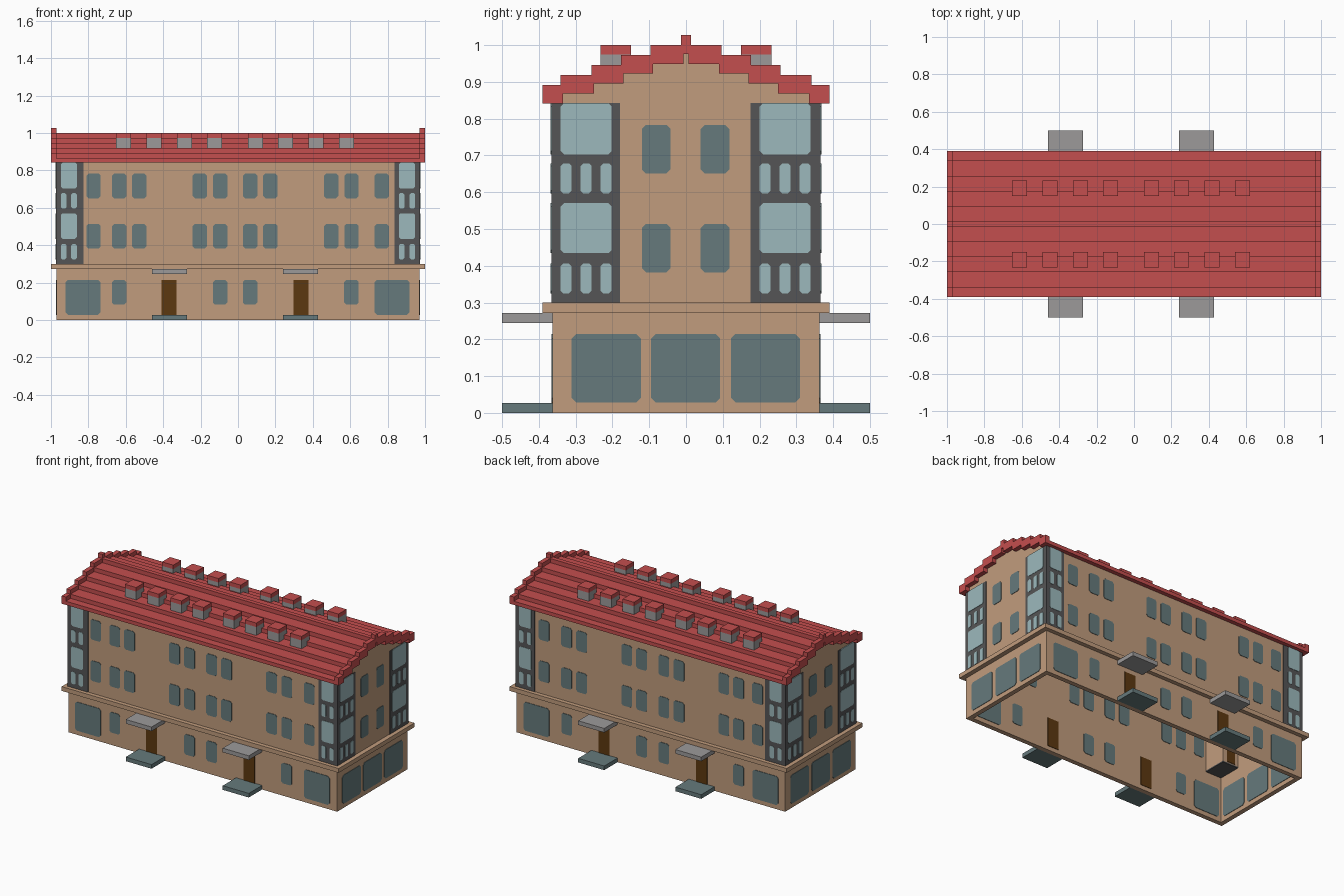
import bpy
import bmesh

old = bpy.data.objects.get("Cube")
if old:
    bpy.data.objects.remove(old, do_unlink=True)


def material(name, r, g, b):
    lin = [((c / 255 + 0.055) / 1.055) ** 2.4 for c in (r, g, b)] + [1.0]
    m = bpy.data.materials.new(name)
    m.diffuse_color = lin
    m.use_nodes = True
    m.node_tree.nodes["Principled BSDF"].inputs["Base Color"].default_value = lin
    return m


TAN = material("tan plaster", 193, 156, 125)
RED = material("roof red", 196, 78, 78)
GREY = material("light grey", 156, 154, 154)
DARK = material("dark grey frame", 85, 85, 86)
GLASS = material("window teal", 102, 122, 124)
PALE = material("pale glass", 156, 185, 188)
BROWN = material("door brown", 92, 56, 16)

WX, WY, WT = 0.97, 0.363, 0.03   # wall half sizes and thickness


def finish(bm, name, mat):
    bmesh.ops.recalc_face_normals(bm, faces=bm.faces)
    me = bpy.data.meshes.new(name)
    bm.to_mesh(me)
    bm.free()
    me.materials.append(mat)
    ob = bpy.data.objects.new(name, me)
    bpy.context.scene.collection.objects.link(ob)
    return ob


def add_prism(bm, bottom, top):
    """Close two matching loops of points into a solid."""
    a = [bm.verts.new(p) for p in bottom]
    b = [bm.verts.new(p) for p in top]
    n = len(a)
    bm.faces.new(a)
    bm.faces.new(b[::-1])
    for i in range(n):
        j = (i + 1) % n
        bm.faces.new((a[i], b[i], b[j], a[j]))


def boxes(name, mat, specs):
    """One object from boxes given as (x0, x1, y0, y1, z0, z1)."""
    bm = bmesh.new()
    for x0, x1, y0, y1, z0, z1 in specs:
        loop = [(x0, y0), (x1, y0), (x1, y1), (x0, y1)]
        add_prism(bm, [(x, y, z0) for x, y in loop], [(x, y, z1) for x, y in loop])
    return finish(bm, name, mat)


def extrude_x(name, mat, profile, spans):
    """Extrude a (y, z) profile along each x span."""
    bm = bmesh.new()
    for x0, x1 in spans:
        add_prism(bm, [(x0, y, z) for y, z in profile], [(x1, y, z) for y, z in profile])
    return finish(bm, name, mat)


def on_wall(side, u, z, d):
    """Point on a facade, d outward from the wall."""
    return {"front": (u, -WY - d, z), "back": (u, WY + d, z),
            "right": (WX + d, u, z), "left": (-WX - d, u, z)}[side]


def plates(name, mat, sides, rects, cut, depth=0.003, inside=False):
    """Thin panels with clipped corners, given as (u0, u1, z0, z1)."""
    bm = bmesh.new()
    layers = [(0.0, depth)] + ([(-WT, -WT - depth)] if inside else [])
    for side in sides:
        for u0, u1, z0, z1 in rects:
            c = cut
            loop = [(u0 + c, z0), (u1 - c, z0), (u1, z0 + c), (u1, z1 - c),
                    (u1 - c, z1), (u0 + c, z1), (u0, z1 - c), (u0, z0 + c)]
            if not c:
                loop = [(u0, z0), (u1, z0), (u1, z1), (u0, z1)]
            for d0, d1 in layers:
                add_prism(bm, [on_wall(side, u, z, d0) for u, z in loop],
                          [on_wall(side, u, z, d1) for u, z in loop])
    return finish(bm, name, mat)


# Stepped roof profile, one side mirrored to the other
BREAKS = [0.39, 0.341, 0.257, 0.177, 0.097, 0.014]
STEP = 0.027


def stair(lift, inset=0.0):
    ys = [BREAKS[0]] + [b - inset for b in BREAKS[1:]]
    half = []
    for i, y in enumerate(ys):
        z = 0.865 + STEP * i + lift
        half.append((-y, z))
        if i + 1 < len(ys):
            half.append((-ys[i + 1], z))
    return half + [(-y, z) for y, z in reversed(half)]


under = stair(-0.024, 0.007)
extrude_x("roof", RED, stair(0) + under[::-1], [(-WX, WX)])
extrude_x("roof_end_rims", RED, stair(STEP) + under[::-1], [(-1.0, -WX), (WX, 1.0)])

# Hollow walls: two long walls and two stepped gables
boxes("long_walls", TAN, [(-WX, WX, -WY, -WY + WT, 0, 0.85), (-WX, WX, WY - WT, WY, 0, 0.85)])
gable = [(max(-WY, min(WY, y)), z) for y, z in under]
gable = [(-WY, 0)] + gable + [(WY, 0)]
extrude_x("gable_walls", TAN, gable, [(-WX, -WX + WT), (WX - WT, WX)])

# Cornice band around the building
boxes("cornice", TAN, [(-1, 1, -0.39, -0.35, 0.272, 0.3), (-1, 1, 0.35, 0.39, 0.272, 0.3),
                       (-1, -0.95, -0.35, 0.35, 0.272, 0.3), (0.95, 1, -0.35, 0.35, 0.272, 0.3)])

# Windows of the long facades
LONG, ENDS = ("front", "back"), ("right", "left")
W = 0.038
upper = [-0.772, -0.635, -0.528, -0.204, -0.095, 0.065, 0.173, 0.498, 0.607, 0.769]
rows = [(0.382, 0.514), (0.651, 0.783)]
rects = [(u - W, u + W, z0, z1) for u in upper for z0, z1 in rows]
rects += [(u - W, u + W, 0.082, 0.215) for u in (-0.635, -0.095, 0.065, 0.606)]
plates("long_side_windows", GLASS, LONG, rects, 0.011, inside=True)
plates("long_side_shop_windows", GLASS, LONG,
       [(-0.922, -0.735, 0.028, 0.215), (0.731, 0.917, 0.028, 0.215)], 0.013, inside=True)

# Windows of the gable ends
rects = [(u - 0.039, u + 0.039, z0, z1) for u in (-0.081, 0.079) for z0, z1 in rows]
plates("end_windows", GLASS, ENDS, rects, 0.011, inside=True)
plates("end_shop_windows", GLASS, ENDS,
       [(u - 0.094, u + 0.094, 0.028, 0.215) for u in (-0.217, -0.001, 0.216)], 0.013, inside=True)

# Doors, steps and canopies on both long sides
plates("doors", BROWN, LONG, [(-0.409, -0.329, 0.027, 0.215), (0.297, 0.377, 0.027, 0.215)],
       0, inside=True)
entries = [(-0.46, -0.274), (0.24, 0.428)]
spans = [(-0.5, -WY), (WY, 0.5)]
boxes("entrance_steps", GLASS, [(a, b, c, d, 0, 0.027) for a, b in entries for c, d in spans])
boxes("entrance_canopies", GREY, [(a, b, c, d, 0.245, 0.272) for a, b in entries for c, d in spans])

# Glazed corner bays: dark frames with pale panes
F = 0.003
plates("bay_frames_long", DARK, LONG, [(-WX - F, -0.826, 0.3, 0.842), (0.837, WX + F, 0.3, 0.842)], 0)
plates("bay_frames_end", DARK, ENDS, [(-WY, -0.18, 0.3, 0.842), (0.176, WY, 0.3, 0.842)], 0)
big_rows = [(0.434, 0.57), (0.703, 0.842)]
small_rows = [(0.325, 0.406), (0.597, 0.678)]


def bay_panes(name, sides, bays, count):
    plates(name + "_large_panes", PALE, sides,
           [(a, b, z0, z1) for a, b in bays for z0, z1 in big_rows], 0.009, 0.005)
    small = []
    for a, b in bays:
        w = 0.03
        pitch = (b - a - w) / (count - 1)
        small += [(a + i * pitch, a + i * pitch + w, z0, z1)
                  for i in range(count) for z0, z1 in small_rows]
    plates(name + "_small_panes", PALE, sides, small, 0.007, 0.005)


bay_panes("bay_long", LONG, [(-0.947, -0.862), (0.86, 0.947)], 2)
bay_panes("bay_end", ENDS, [(-0.341, -0.202), (0.2, 0.339)], 3)

# Rooms behind the corner bays, inside the shell
rooms, floors, room_doors = [], [], []
for x0, x1 in ((-0.945, -0.826), (0.837, 0.945)):
    for y0, y1, inner in ((-0.34, -0.18, -0.18), (0.176, 0.34, 0.176)):
        rooms.append((x0, x1, y0, y1, 0.305, 0.845))
        floors.append((x0, x1, y0, y1, 0.297, 0.305))
        xc = (x0 + x1) / 2
        for z in (0.31, 0.58):
            room_doors.append((xc - 0.03, xc + 0.03, inner - 0.003, inner + 0.003, z, z + 0.17))
boxes("bay_rooms", TAN, rooms)
boxes("bay_floors", DARK, floors)
boxes("bay_room_doors", BROWN, room_doors)

# Dormers in two rows
dormer_x = [-0.613, -0.45, -0.286, -0.126, 0.094, 0.254, 0.417, 0.58]
dormer_y = [(-0.232, -0.15), (0.15, 0.232)]
H = 0.0405
boxes("dormer_bodies", GREY, [(x - H, x + H, a, b, 0.915, 0.974) for x in dormer_x for a, b in dormer_y])
boxes("dormer_caps", RED, [(x - H, x + H, a, b, 0.974, 1.0) for x in dormer_x for a, b in dormer_y])
